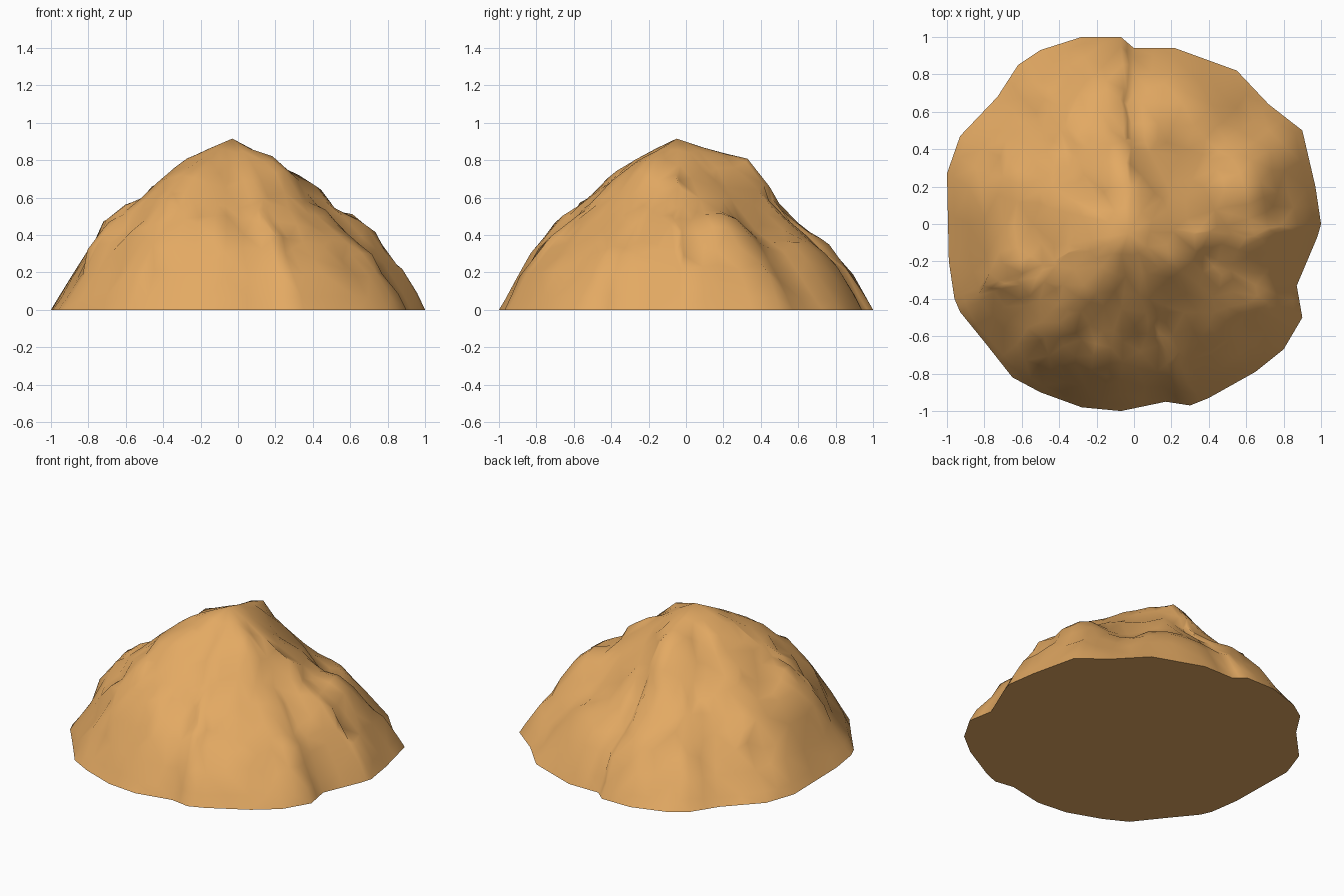
import bpy, bmesh, math, random
from mathutils import Vector, noise

if "Cube" in bpy.data.objects:
    bpy.data.objects.remove(bpy.data.objects["Cube"])

random.seed(4)

# Base outline seen from above, counter-clockwise from the right
OUTLINE = [(1, 0), (.97, .2), (.9, .5), (.72, .64), (.55, .82), (.22, .94), (0, .94),
           (-.07, 1), (-.28, 1), (-.5, .93), (-.62, .85), (-.73, .68), (-.93, .47),
           (-1, .27), (-.99, -.2), (-.96, -.4), (-.93, -.47), (-.8, -.63), (-.65, -.82),
           (-.5, -.9), (-.28, -.98), (-.07, -1), (.17, -.95), (.3, -.97), (.4, -.93),
           (.65, -.79), (.8, -.67), (.9, -.5), (.87, -.33), (.98, -.07)]
PEAK = Vector((-.03, -.05))
TOP = .915

# Slope heights at these fractions of the radius, for eight compass directions from +x
STEPS = [0, .2, .4, .55, .7, .8, .9, 1]
SLOPES = [[TOP, .82, .66, .54, .43, .30, .19, 0],
          [TOP, .80, .61, .46, .35, .25, .14, 0],
          [TOP, .85, .75, .55, .42, .30, .19, 0],
          [TOP, .82, .66, .51, .37, .26, .14, 0],
          [TOP, .83, .69, .55, .45, .28, .14, 0],
          [TOP, .84, .71, .60, .47, .34, .18, 0],
          [TOP, .82, .69, .56, .41, .30, .17, 0],
          [TOP, .82, .64, .50, .38, .28, .17, 0]]

# Local humps and hollows: x, y, height, radius
HUMPS = [(.62, .2, .09, .14), (.36, .44, -.05, .12), (.08, .36, .02, .1),
         (-.45, -.45, .03, .14), (.02, -.42, -.035, .1), (.55, -.25, -.03, .12),
         (-.15, -.65, .03, .12), (.3, -.6, .02, .12)]


def slope_height(slope, t):
    for i in range(len(STEPS) - 1):
        if t <= STEPS[i + 1]:
            f = (t - STEPS[i]) / (STEPS[i + 1] - STEPS[i])
            return slope[i] + f * (slope[i + 1] - slope[i])
    return 0


def height(angle, t):
    a = (angle / (math.pi / 4)) % 8
    i, f = int(a) % 8, a - int(a)
    f = f * f * (3 - 2 * f)
    return (1 - f) * slope_height(SLOPES[i], t) + f * slope_height(SLOPES[(i + 1) % 8], t)


def hump_height(q):
    return sum(h * math.exp(-((q.x - x) ** 2 + (q.y - y) ** 2) / r ** 2) for x, y, h, r in HUMPS)


# Outline with a midpoint on each side
rim = []
for i, p in enumerate(OUTLINE):
    a, b = Vector(p), Vector(OUTLINE[(i + 1) % len(OUTLINE)])
    rim += [a, (a + b) / 2]

# Rocky mound: rings from the rim to the peak, thinning out as they get smaller
bm = bmesh.new()
rings = []
n = len(rim)
for t, skip in ((1, 1), (.96, 1), (.88, 1), (.79, 1), (.71, 1), (.62, 1), (.53, 1),
                (.44, 2), (.34, 2), (.24, 2), (.13, 4)):
    ring = []
    for i in range(0, n, skip):
        d = rim[i] - PEAK
        fade = min(1, (1 - t) * 6) * min(1, t * 3)
        s = t + random.uniform(-.025, .025) * fade
        q = PEAK + d * s
        angle = math.atan2(d.y, d.x)
        angle += .3 * fade * noise.noise(Vector((q.x, q.y, 5)) * 3)
        pos = Vector((q.x, q.y, height(angle, s) + hump_height(q) * fade))
        rough = noise.noise_vector(pos * 4.5) * .035 + noise.noise_vector(pos * 9) * .035
        pos += rough * fade
        if t < 1:
            pos.z = max(pos.z, .01)
        ring.append(bm.verts.new(pos))
    rings.append(ring)
peak = bm.verts.new((PEAK.x, PEAK.y, TOP))
for low, high in zip(rings, rings[1:]):
    k, m = len(low) // len(high), len(high)
    for i in range(m):
        j = (i + 1) % m
        edge = [low[(i * k + c) % len(low)] for c in range(k + 1)]
        bm.faces.new(edge + [high[j], high[i]])
for i in range(len(rings[-1])):
    bm.faces.new((rings[-1][i], rings[-1][(i + 1) % len(rings[-1])], peak))
bmesh.ops.triangulate(bm, faces=bm.faces[:])
for f in bm.faces:
    f.smooth = True

# Flat underside
bm.faces.new(rings[0][::-1]).smooth = False

mesh = bpy.data.meshes.new("rock_mound")
bm.to_mesh(mesh)
bm.free()
sand = bpy.data.materials.new("sandy orange")
sand.diffuse_color = (.77, .4, .125, 1)
sand.use_nodes = True
sand.node_tree.nodes["Principled BSDF"].inputs["Base Color"].default_value = sand.diffuse_color
mesh.materials.append(sand)
bpy.context.collection.objects.link(bpy.data.objects.new("rock_mound", mesh))
